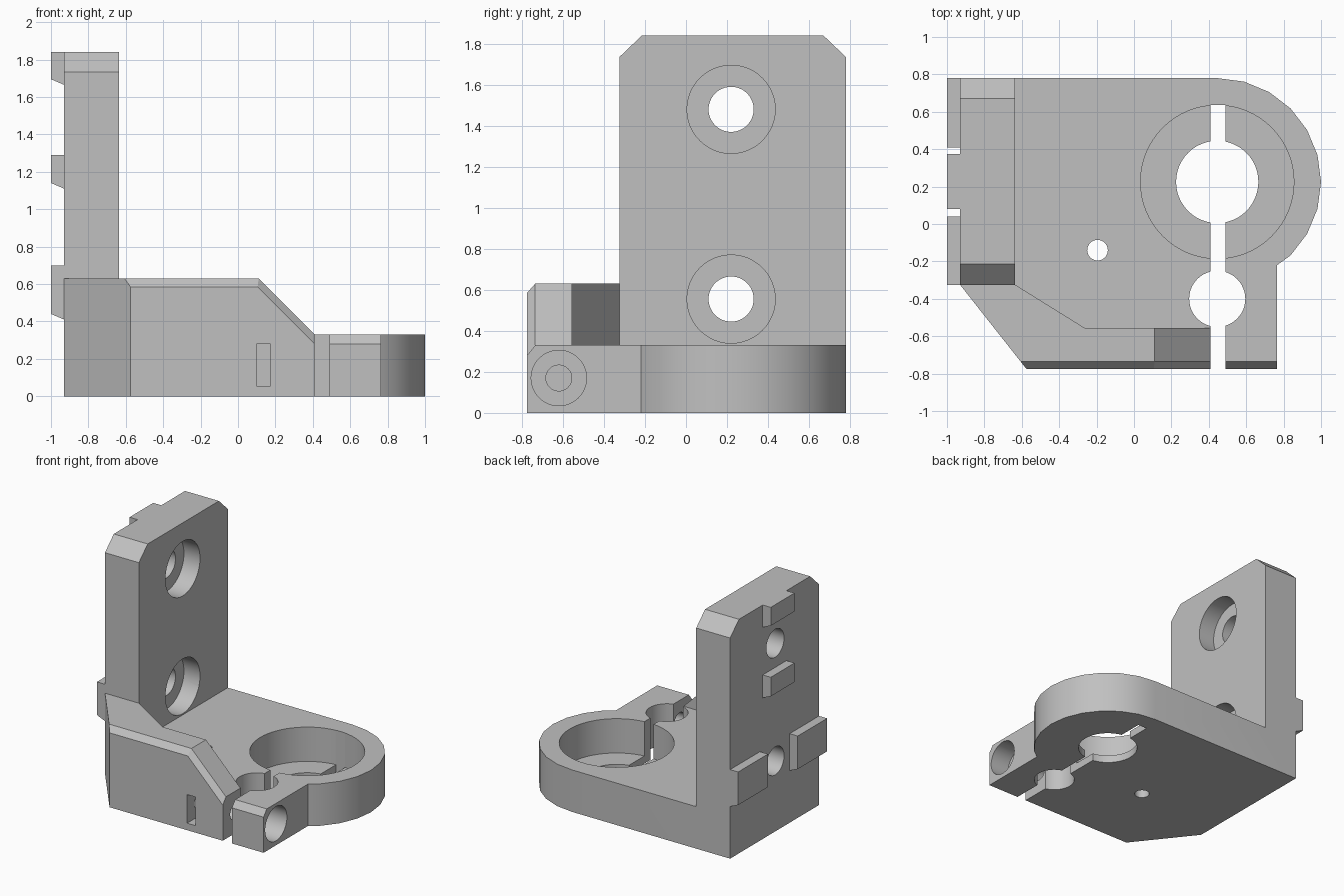
import bpy, bmesh, math
from mathutils import Matrix, Vector

if "Cube" in bpy.data.objects:
    bpy.data.objects.remove(bpy.data.objects["Cube"])

# One plain grey material
GREY = (0.53, 0.53, 0.53, 1.0)
grey = bpy.data.materials.new("plain grey")
grey.use_nodes = True
grey.diffuse_color = GREY
grey.node_tree.nodes["Principled BSDF"].inputs["Base Color"].default_value = GREY


def prism(name, outline, axis, low, high, planes=()):
    """Extrude a 2D outline along an axis, then trim it by (normal, distance) planes."""
    def place(a, b, c):
        return (c, a, b) if axis == "x" else (a, c, b) if axis == "y" else (a, b, c)
    bm = bmesh.new()
    face = bm.faces.new([bm.verts.new(place(a, b, low)) for a, b in outline])
    moved = bmesh.ops.extrude_face_region(bm, geom=[face])["geom"]
    bmesh.ops.translate(bm, vec=place(0, 0, high - low),
                        verts=[g for g in moved if isinstance(g, bmesh.types.BMVert)])
    # extruding keeps the starting face, so the solid is closed
    for normal, distance in planes:
        n = Vector(normal)
        bmesh.ops.bisect_plane(bm, geom=bm.verts[:] + bm.edges[:] + bm.faces[:],
                               plane_co=n * distance / n.length_squared,
                               plane_no=n.normalized(), clear_outer=True)
        bmesh.ops.holes_fill(bm, edges=[e for e in bm.edges if e.is_boundary])
    bmesh.ops.recalc_face_normals(bm, faces=bm.faces)
    return finish(name, bm)


def finish(name, bm):
    mesh = bpy.data.meshes.new(name)
    bm.to_mesh(mesh)
    bm.free()
    mesh.materials.append(grey)
    obj = bpy.data.objects.new(name, mesh)
    bpy.context.collection.objects.link(obj)
    return obj


def rect(a0, a1, b0, b1):
    return [(a0, b0), (a1, b0), (a1, b1), (a0, b1)]


def circle(a, b, radius, sides=48):
    steps = [math.tau * i / sides for i in range(sides)]
    return [(a + radius * math.cos(t), b + radius * math.sin(t)) for t in steps]


def combine(target, other, operation):
    mod = target.modifiers.new(operation.title(), "BOOLEAN")
    mod.operation, mod.object, mod.solver = operation, other, "EXACT"
    with bpy.context.temp_override(object=target, active_object=target):
        bpy.ops.object.modifier_apply(modifier=mod.name)
    bpy.data.objects.remove(other)


FRONT, BACK, LEFT = -0.775, 0.78, -0.93
BORE = (0.445, 0.225)
PINCH = (0.445, -0.40)

# Base plate with a rounded end and a chamfered front edge
arc = [(BORE[0] + 0.555 * math.cos(math.radians(a)), BORE[1] + 0.555 * math.sin(math.radians(a)))
       for a in range(90, -50, -15)]
outline = [(LEFT, BACK)] + arc + [(0.765, -0.22), (0.765, FRONT), (-0.575, FRONT), (LEFT, -0.325)]
bracket = prism("bracket_body", outline, "z", 0, 0.33, [((0, -1.25, 1), 1.249)])

# Raised front wall, sloping down to the clamp
wall = prism("front_wall",
             [(LEFT, -0.325), (-0.635, -0.325), (-0.265, -0.555), (0.41, -0.555),
              (0.41, FRONT), (-0.575, FRONT)], "z", 0, 0.63,
             [((1, 0, 1), 0.74), ((0, -1.125, 1), 1.457), ((1, -1.25, 1), 1.659)])
combine(bracket, wall, "UNION")

# Upright mounting plate with clipped top corners
upright = prism("upright_plate",
                [(-0.325, 0), (BACK, 0), (BACK, 1.735), (0.67, 1.84), (-0.215, 1.84),
                 (-0.325, 1.735)], "x", LEFT, -0.635)
combine(bracket, upright, "UNION")

# Counterbored screw holes in the upright
cutters = []
for z in (0.555, 1.48):
    cutters += [prism("screw_hole", circle(0.22, z, 0.11), "x", -1.1, -0.5),
                prism("screw_recess", circle(0.22, z, 0.215), "x", -0.775, -0.5)]

# Stepped bore, pinch hole, slit and pilot hole in the base
cutters += [
    prism("bore_recess", circle(*BORE, 0.41, 64), "z", 0.06, 0.6),
    prism("bore_hole", circle(*BORE, 0.22), "z", -0.1, 0.6),
    prism("pinch_hole", circle(*PINCH, 0.15), "z", -0.1, 0.8),
    prism("clamp_slit", rect(0.41, 0.49, -0.9, 0.635), "z", -0.1, 0.8),
    prism("pilot_hole", circle(-0.195, -0.14, 0.055, 32), "z", -0.1, 0.6),
]
# Clamp screw with its head recess and nut pocket
cutters += [
    prism("clamp_screw_hole", circle(-0.62, 0.17, 0.063, 32), "x", 0.0, 0.9),
    prism("clamp_screw_recess", circle(-0.62, 0.17, 0.135), "x", 0.6, 0.9),
    prism("nut_pocket", rect(0.10, 0.175, 0.055, 0.28), "y", -0.9, -0.505),
]
for cutter in cutters:
    combine(bracket, cutter, "DIFFERENCE")

# Merge leftover flat facets
bm = bmesh.new()
bm.from_mesh(bracket.data)
bmesh.ops.remove_doubles(bm, verts=bm.verts, dist=0.0002)
bmesh.ops.dissolve_limit(bm, angle_limit=0.01, verts=bm.verts, edges=bm.edges)
bm.to_mesh(bracket.data)
bm.free()

# Locating tabs with sloped undersides on the outer face of the upright
parts = [bracket]
for name, y0, y1, bottom, top in (("top_tab", 0.08, 0.375, 1.665, 1.84),
                                  ("middle_tab", 0.08, 0.375, 1.11, 1.29),
                                  ("lower_front_tab", -0.325, 0.04, 0.41, 0.70),
                                  ("lower_back_tab", 0.41, BACK, 0.41, 0.70)):
    profile = [(LEFT, bottom), (LEFT, top), (-1, top), (-1, bottom + 0.03)]
    parts.append(prism(name, profile, "y", y0, y1))

# Smooth the round walls and keep the edges sharp
bpy.ops.object.select_all(action="DESELECT")
for part in parts:
    part.select_set(True)
bpy.context.view_layer.objects.active = bracket
bpy.ops.object.shade_smooth_by_angle(angle=math.radians(25))
